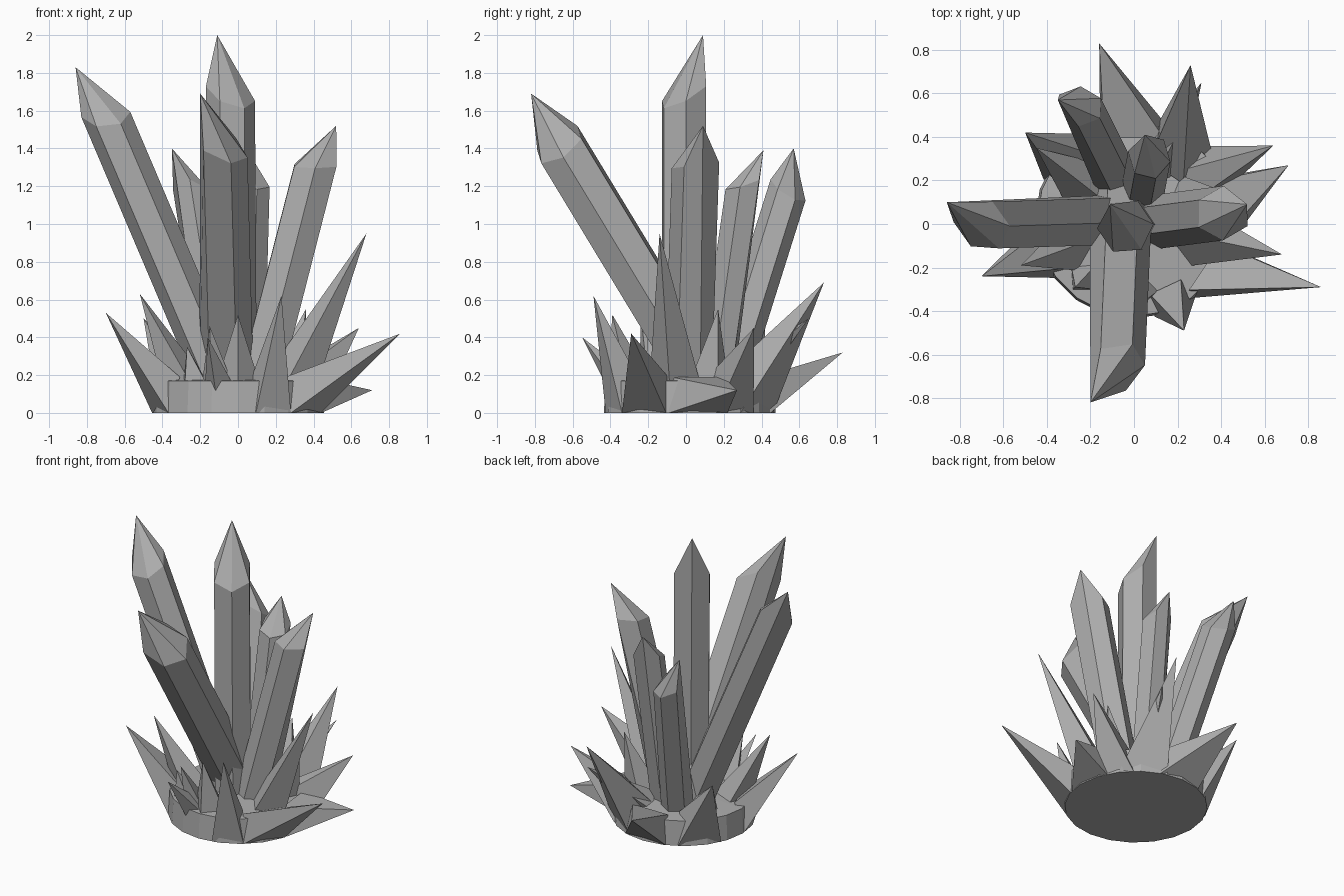
import bpy, bmesh, math
from mathutils import Vector

cube = bpy.data.objects.get("Cube")
if cube:
    bpy.data.objects.remove(cube)

# Single stone colour
stone = bpy.data.materials.new("grey_crystal")
stone.use_nodes = True
grey = (0.42, 0.42, 0.42, 1)
stone.diffuse_color = grey
stone.node_tree.nodes["Principled BSDF"].inputs["Base Color"].default_value = grey

UP = Vector((0, 0, 1))
CENTRE = Vector((0, 0.02, 0))
RIM = 0.455


def finish(name, bm):
    for v in bm.verts:
        v.co.z = max(v.co.z, 0)
    bmesh.ops.recalc_face_normals(bm, faces=bm.faces)
    mesh = bpy.data.meshes.new(name)
    bm.to_mesh(mesh)
    bm.free()
    mesh.materials.append(stone)
    bpy.context.collection.objects.link(bpy.data.objects.new(name, mesh))


def ring(bm, centre, axis, toward, radius, sides, slant=0):
    # Ring of points across the axis, raised on the side facing 'toward'
    u = (toward - axis * toward.dot(axis)).normalized()
    w = axis.cross(u)
    points = []
    for i in range(sides):
        a = math.tau * i / sides
        offset = u * math.cos(a) + w * math.sin(a)
        points.append(bm.verts.new(centre + radius * (offset + axis * slant * math.cos(a))))
    return points


def bridge(bm, low, high):
    n = len(low)
    for i in range(n):
        j = (i + 1) % n
        bm.faces.new((low[i], low[j], high[j], high[i]))


def fan(bm, points, tip):
    apex = bm.verts.new(tip)
    for i, p in enumerate(points):
        bm.faces.new((p, points[(i + 1) % len(points)], apex))


def crystal(name, base, shoulder, tip, radius, slant):
    # Six-sided column cut obliquely, one long edge drawn up to the tip
    base, shoulder, tip = map(Vector, (base, shoulder, tip))
    axis = (shoulder - base).normalized()
    bm = bmesh.new()
    low = ring(bm, base, axis, tip - shoulder, radius, 6)
    high = ring(bm, shoulder, axis, tip - shoulder, radius, 6, slant)
    high[0].co = tip
    bridge(bm, low, high)
    bm.faces.new(low)
    for i in range(1, 5):
        bm.faces.new((high[0], high[i], high[i + 1]))
    finish(name, bm)


def rim_shard(name, tip, heading, spread, inner):
    # Broad four-sided point growing out of the rim wall, from the floor up
    bm = bmesh.new()
    corners = []
    for radius, z, turn in ((RIM, 0, -1), (RIM, 0, 1), (inner, 0.19, 1), (inner, 0.19, -1)):
        a = math.radians(heading + turn * spread)
        corners.append(bm.verts.new(CENTRE + Vector((radius * math.cos(a), radius * math.sin(a), z))))
    bm.faces.new(corners)
    fan(bm, corners, tip)
    finish(name, bm)


def top_shard(name, tip, reach, radius):
    # Narrower point standing on top of the rock
    tip = Vector(tip)
    base = Vector((tip.x, tip.y, 0)).normalized() * reach + UP * 0.14
    bm = bmesh.new()
    low = ring(bm, base, (tip - base).normalized(), UP, radius, 4)
    bm.faces.new(low)
    fan(bm, low, tip)
    finish(name, bm)


# Round rock base
bm = bmesh.new()
low = ring(bm, CENTRE, UP, Vector((1, 0, 0)), RIM, 20)
high = ring(bm, CENTRE + UP * 0.17, UP, Vector((1, 0, 0)), RIM - 0.01, 20)
bridge(bm, low, high)
bm.faces.new(low)
fan(bm, high, CENTRE + UP * 0.2)
finish("rock_base", bm)

# Large columns
crystal("centre_crystal", (-0.03, -0.01, 0.1), (-0.04, -0.01, 1.69), (-0.11, 0.09, 2.0), 0.13, 0.6)
crystal("right_crystal", (-0.07, 0.02, 0.1), (-0.7, 0, 1.58), (-0.86, 0.1, 1.83), 0.125, 0.6)
crystal("front_crystal", (-0.06, 0.13, 0.1), (-0.095, -0.67, 1.42), (-0.2, -0.82, 1.69), 0.145, 0.5)
crystal("left_crystal", (0.1, 0.01, 0.1), (0.41, 0.05, 1.31), (0.52, 0.09, 1.52), 0.125, 0.3)
crystal("back_crystal", (-0.08, 0.2, 0.1), (-0.25, 0.54, 1.18), (-0.35, 0.57, 1.4), 0.105, 0.5)
crystal("inner_back_crystal", (0.04, 0.15, 0.1), (0.07, 0.31, 1.22), (0.05, 0.41, 1.39), 0.1, 0.5)

# Rim points: tip, heading, half spread in degrees, inner radius
rim_points = [
    ((0.86, -0.29, 0.42), -34, 18, 0.41),
    ((0.71, 0.27, 0.12), 6, 20, 0.41),
    ((0.64, 0.36, 0.45), 33, 15, 0.3),
    ((0.26, 0.73, 0.69), 56, 20, 0.28),
    ((-0.16, 0.83, 0.32), 90, 20, 0.4),
    ((-0.5, 0.42, 0.5), 138, 18, 0.34),
    ((-0.7, -0.24, 0.53), 199, 17, 0.38),
    ((0.23, -0.49, 0.62), -65, 13, 0.35),
]
for number, (tip, heading, spread, inner) in enumerate(rim_points, 1):
    rim_shard(f"rim_shard_{number}", tip, heading, spread, inner)

# Upper points: tip, distance of the root, root radius
upper_points = [
    ((0.68, -0.14, 0.95), 0.28, 0.14),
    ((0.31, 0.65, 0.5), 0.3, 0.11),
    ((-0.45, 0.35, 0.46), 0.3, 0.12),
    ((-0.52, -0.19, 0.63), 0.3, 0.12),
    ((-0.27, -0.29, 0.35), 0.33, 0.09),
    ((-0.15, -0.42, 0.46), 0.32, 0.09),
    ((-0.16, -0.55, 0.4), 0.35, 0.08),
    ((0, -0.39, 0.52), 0.3, 0.12),
    ((0.36, 0.17, 0.55), 0.28, 0.12),
]
for number, (tip, reach, radius) in enumerate(upper_points, 1):
    top_shard(f"upper_shard_{number}", tip, reach, radius)
